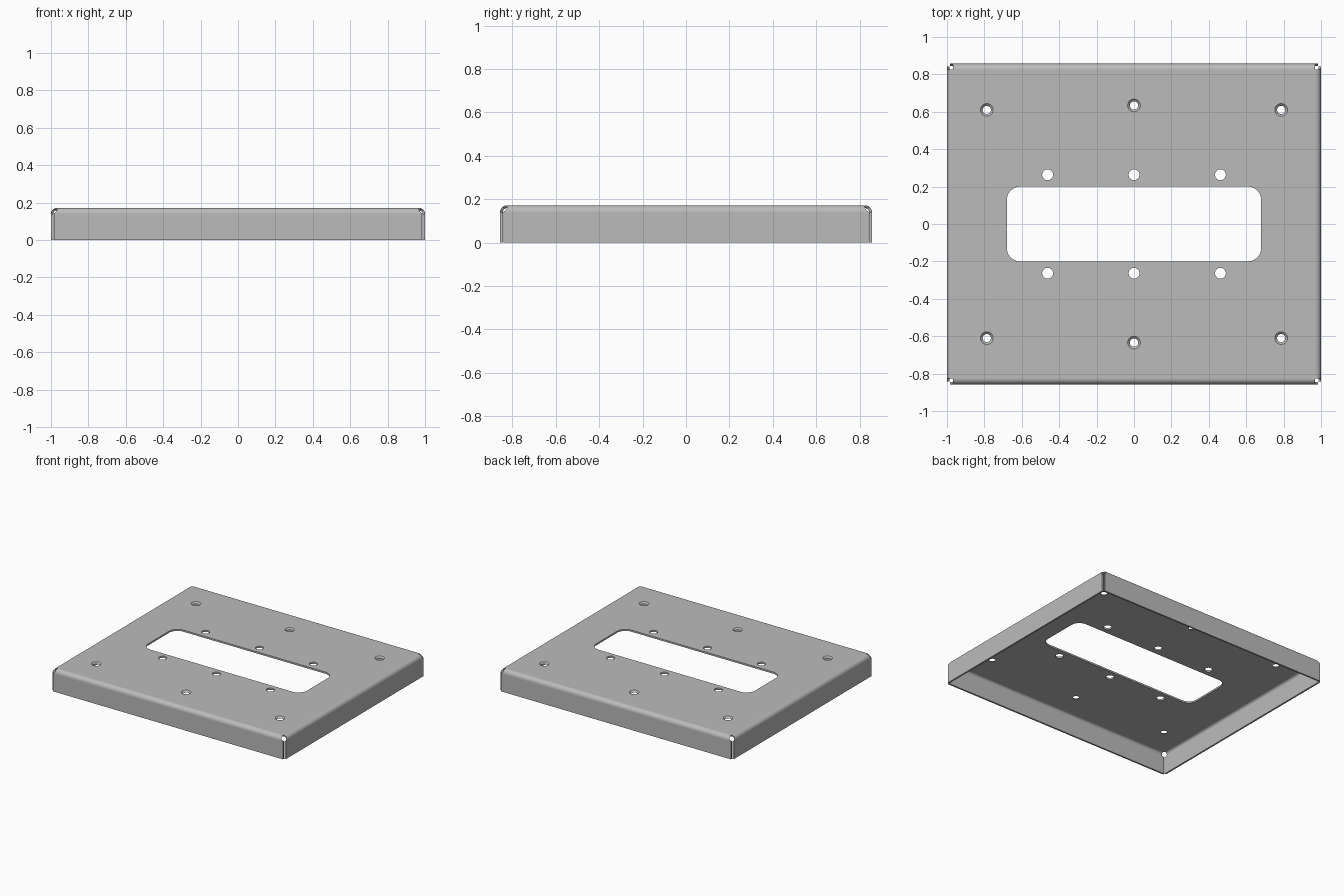
import bpy, bmesh
from math import sin, cos, pi, sqrt, radians
from mathutils import Matrix, Vector

if "Cube" in bpy.data.objects:
    bpy.data.objects.remove(bpy.data.objects["Cube"])

HX, HY, H = 1.0, 0.857, 0.172     # outer half sizes and height
R, T = 0.032, 0.013               # outer bend radius, sheet thickness
GAP = 0.015                       # flange end setback from the outer corner
N = 12


def to_object(bm, name):
    me = bpy.data.meshes.new(name)
    bm.to_mesh(me)
    bm.free()
    ob = bpy.data.objects.new(name, me)
    bpy.context.collection.objects.link(ob)
    return ob


# Folded sheet: flat panel plus four bent flanges with rounded corner reliefs
bm = bmesh.new()
a, b = HX - R, HY - R
panel = bm.faces.new([bm.verts.new((x, y, H)) for x, y in ((-a, -b), (a, -b), (a, b), (-a, b))])


def relief(s):
    """Extra flange half-width at arc length s, following the relief hole."""
    c = 0.024
    if s <= c:
        return 0.0
    return min(R - GAP, c - sqrt(max(c * c - (s - c) ** 2, 0)))


def flange(half, inner, place):
    rows = []
    for i in range(N + 1):
        t = i / N * pi / 2
        rows.append((half + relief(t * R), inner + R * sin(t), H - R + R * cos(t)))
    rows.append((half + R - GAP, inner + R, H - R - 0.003))
    rows.append((half + R - GAP, inner + R, 0))
    vs = [[bm.verts.new(place(s * w, o, z)) for s in (-1, 1)] for w, o, z in rows]
    for p, q in zip(vs, vs[1:]):
        bm.faces.new((p[0], q[0], q[1], p[1]))


for s in (-1, 1):
    flange(a, b, lambda w, o, z: (w, s * o, z))
    flange(b, a, lambda w, o, z: (s * o, w, z))
bmesh.ops.remove_doubles(bm, verts=bm.verts, dist=1e-5)
bmesh.ops.recalc_face_normals(bm, faces=bm.faces)
if panel.normal.z < 0:
    bmesh.ops.reverse_faces(bm, faces=bm.faces)
tray = to_object(bm, "mounting_tray")

# Cutters for the slot, plain holes, countersunk holes and corner reliefs
cut = bmesh.new()


def loft(loops):
    rings = [[cut.verts.new(p) for p in lp] for lp in loops]
    n = len(rings[0])
    for p, q in zip(rings, rings[1:]):
        for i in range(n):
            j = (i + 1) % n
            cut.faces.new((p[i], p[j], q[j], q[i]))
    cut.faces.new(rings[0][::-1])
    cut.faces.new(rings[-1])


def hole(x, y, profile, n=32):
    loft([[(x + r * cos(2 * pi * i / n), y + r * sin(2 * pi * i / n), z) for i in range(n)]
          for r, z in profile])


def slot(hx, hy, r, n=10):
    pts = []
    for k, (sx, sy) in enumerate(((1, 1), (-1, 1), (-1, -1), (1, -1))):
        for i in range(n + 1):
            t = (k + i / n) * pi / 2
            pts.append((sx * (hx - r) + r * cos(t), sy * (hy - r) + r * sin(t)))
    loft([[(x, y, z) for x, y in pts] for z in (H - 0.05, H + 0.05)])


slot(0.68, 0.2, 0.072)
plain = ((0.029, H - 0.05), (0.029, H + 0.05))
sunk = ((0.022, H - 0.05), (0.022, H - 0.011), (0.034, H), (0.034, H + 0.05))
for sy in (-1, 1):
    for k in (-1, 0, 1):
        hole(0.462 * k, 0.263 * sy, plain)
        hole(0.787 * k, (0.61 if k else 0.634) * sy, sunk)
    for sx in (-1, 1):
        turn = Vector((sx, sy, 1)).to_track_quat('Z', 'Y').to_matrix().to_4x4()
        spot = Matrix.Translation((sx * (HX - 0.019), sy * (HY - 0.019), H - 0.019))
        bmesh.ops.create_cone(cut, cap_ends=True, segments=24, radius1=0.0185,
                              radius2=0.0185, depth=0.12, matrix=spot @ turn)
bmesh.ops.recalc_face_normals(cut, faces=cut.faces)
cutter = to_object(cut, "hole_cutter")
cutter.hide_render = True

# Give the sheet its thickness, then punch the openings
bpy.context.view_layer.objects.active = tray
tray.select_set(True)
sol = tray.modifiers.new("thickness", 'SOLIDIFY')
sol.thickness = T
sol.offset = -1
sol.use_even_offset = True
boo = tray.modifiers.new("holes", 'BOOLEAN')
boo.operation = 'DIFFERENCE'
boo.solver = 'EXACT'
boo.object = cutter
for m in ("thickness", "holes"):
    bpy.ops.object.modifier_apply(modifier=m)
bpy.data.objects.remove(cutter)
bpy.ops.object.shade_smooth_by_angle(angle=radians(30))

# Keep the large flat faces evenly shaded
wn = tray.modifiers.new("flat_shading", 'WEIGHTED_NORMAL')
wn.keep_sharp = True

# Dark grey finish
mat = bpy.data.materials.new("dark_grey")
mat.diffuse_color = (0.5, 0.5, 0.5, 1)
mat.use_nodes = True
mat.node_tree.nodes["Principled BSDF"].inputs["Base Color"].default_value = mat.diffuse_color
tray.data.materials.clear()
tray.data.materials.append(mat)
